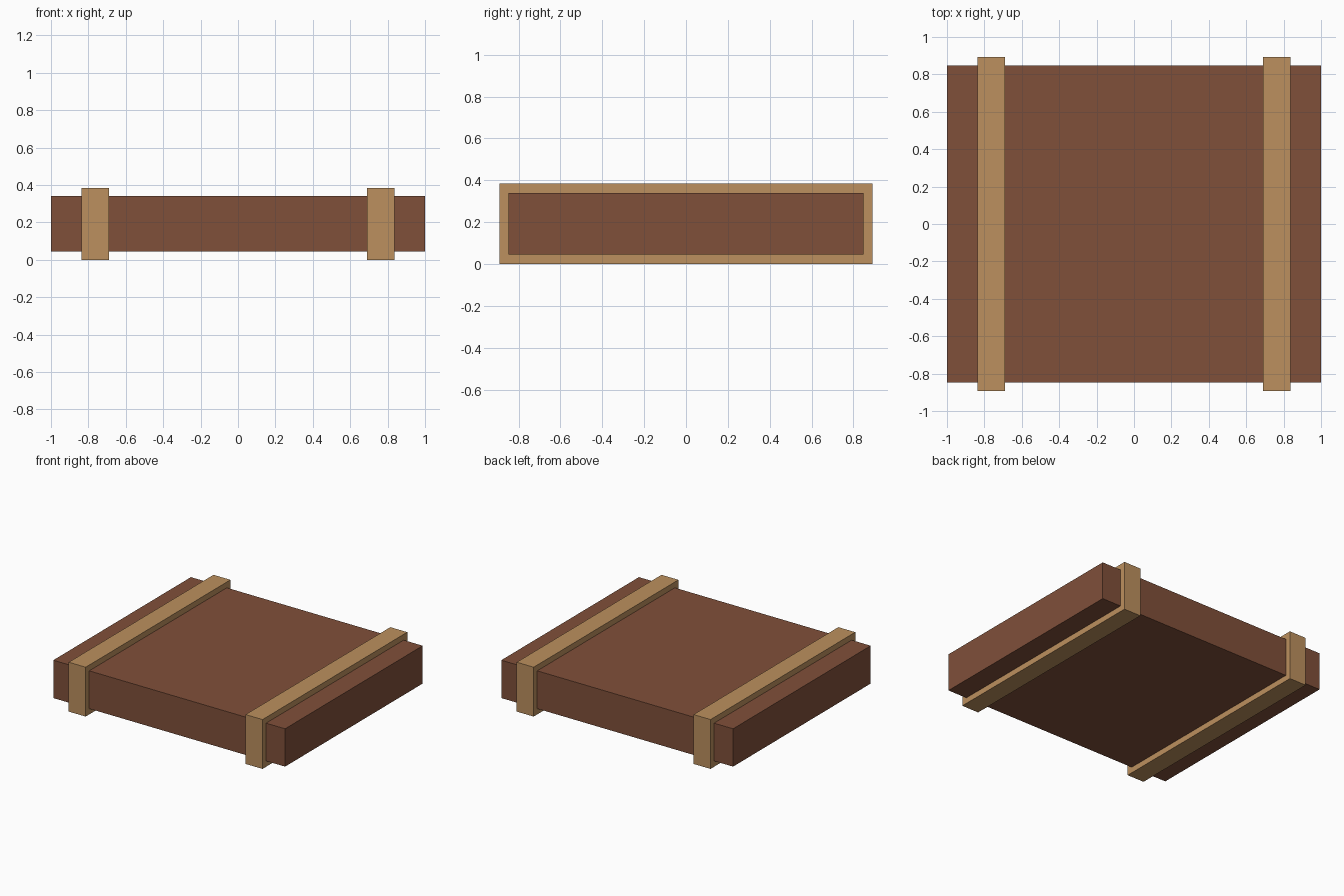
import bpy

old = bpy.data.objects.get("Cube")
if old:
    bpy.data.objects.remove(old, do_unlink=True)


def make_material(name, color):
    mat = bpy.data.materials.new(name)
    mat.use_nodes = True
    mat.diffuse_color = color
    bsdf = next(n for n in mat.node_tree.nodes if n.type == 'BSDF_PRINCIPLED')
    bsdf.inputs["Base Color"].default_value = color
    return mat


def make_box(name, low, high, mat):
    """Axis-aligned box between two opposite corners."""
    centre = [(a + b) / 2 for a, b in zip(low, high)]
    bpy.ops.mesh.primitive_cube_add(size=1, location=centre)
    box = bpy.context.object
    box.name = name
    box.scale = [b - a for a, b in zip(low, high)]
    bpy.ops.object.transform_apply(location=False, rotation=False, scale=True)
    box.data.materials.append(mat)
    return box


brown = make_material("dark brown", (0.216, 0.080, 0.042, 1))
tan = make_material("tan", (0.503, 0.279, 0.112, 1))

# Main slab
make_box("slab", (-1, -0.848, 0.045), (1, 0.848, 0.34), brown)

# Two bands wrapped around the slab
for side, x in (("left", 0.763), ("right", -0.763)):
    make_box(side + "_band", (x - 0.073, -0.892, 0),
             (x + 0.073, 0.892, 0.385), tan)
